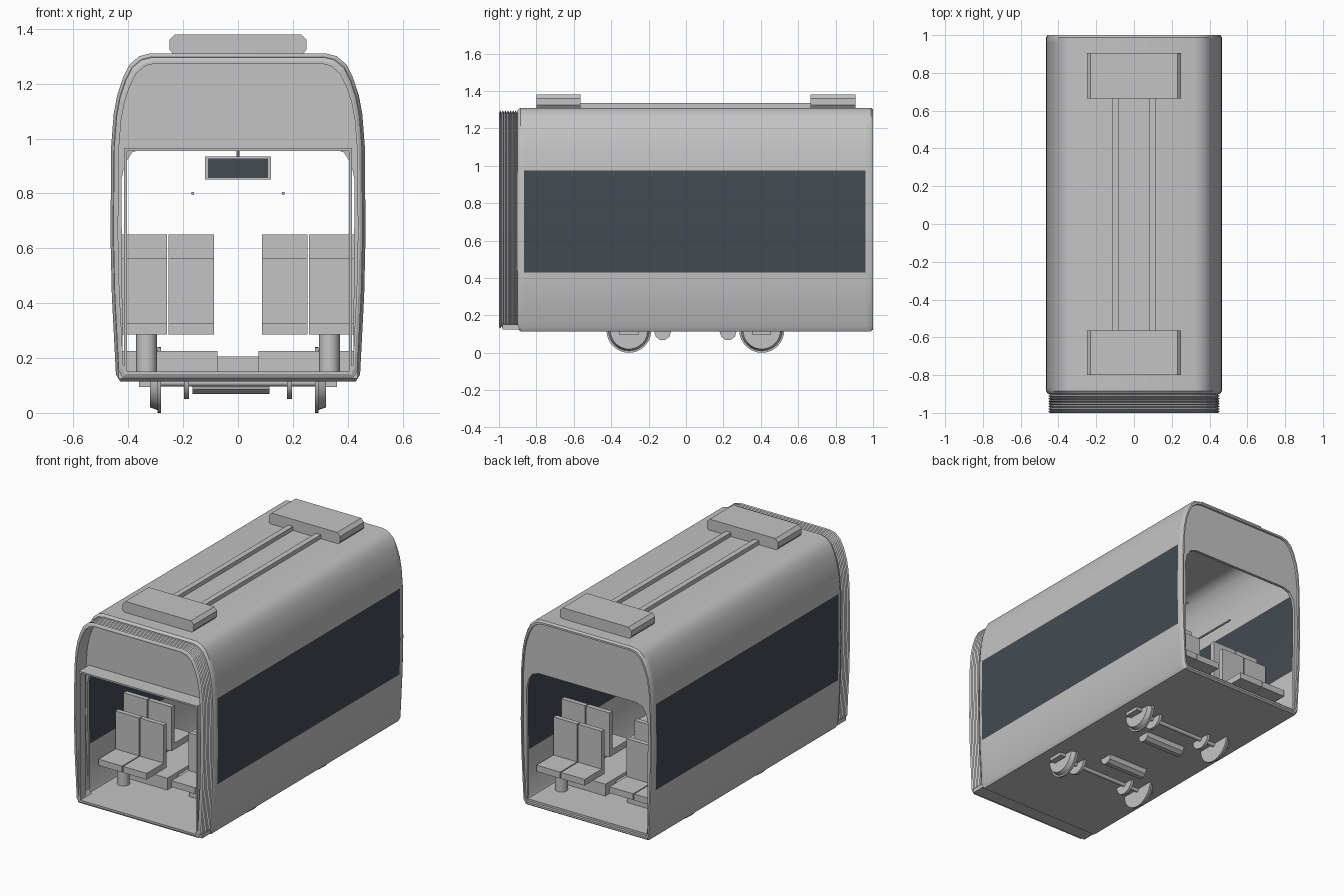
import bpy, bmesh, math
from mathutils import Vector

cube = bpy.data.objects.get("Cube")
if cube:
    bpy.data.objects.remove(cube, do_unlink=True)


def material(name, colour):
    m = bpy.data.materials.new(name)
    m.use_nodes = True
    m.diffuse_color = (*colour, 1)
    m.node_tree.nodes["Principled BSDF"].inputs["Base Color"].default_value = (*colour, 1)
    return m


GREY = material("light grey", (0.55, 0.55, 0.55))
GLASS = material("dark glass", (0.057, 0.069, 0.085))
MID_Y = 0.05   # centre of the body along its length
MID_Z = 0.71   # centre of the cross-section


def finish(name, bm, mats=(GREY,), smooth=False):
    bmesh.ops.recalc_face_normals(bm, faces=bm.faces[:])
    mesh = bpy.data.meshes.new(name)
    bm.to_mesh(mesh)
    bm.free()
    ob = bpy.data.objects.new(name, mesh)
    bpy.context.scene.collection.objects.link(ob)
    for m in mats:
        mesh.materials.append(m)
    if smooth:
        bpy.ops.object.select_all(action='DESELECT')
        ob.select_set(True)
        bpy.context.view_layer.objects.active = ob
        bpy.ops.object.shade_smooth_by_angle(angle=math.radians(35))
    return ob


def box(name, x, y, z, mat=GREY):
    bm = bmesh.new()
    bmesh.ops.create_cube(bm, size=1)
    for v in bm.verts:
        v.co = Vector([(r[0] + r[1]) / 2 + c * (r[1] - r[0]) for c, r in zip(v.co, (x, y, z))])
    return finish(name, bm, (mat,))


def prism(name, points, y0, y1):
    """Extrude an xz outline along y."""
    bm = bmesh.new()
    face = bm.faces.new([bm.verts.new((x, y0, z)) for x, z in points])
    out = bmesh.ops.extrude_face_region(bm, geom=[face])
    moved = [g for g in out["geom"] if isinstance(g, bmesh.types.BMVert)]
    bmesh.ops.translate(bm, verts=moved, vec=(0, y1 - y0, 0))
    return finish(name, bm)


def rod(name, centre, radius, length, axis, sides=12, radius2=None):
    bm = bmesh.new()
    bmesh.ops.create_cone(bm, cap_ends=True, segments=sides, radius1=radius,
                          radius2=radius if radius2 is None else radius2, depth=length)
    turn = Vector((0, 0, 1)).rotation_difference(Vector(axis)).to_matrix()
    for v in bm.verts:
        v.co = turn @ v.co + Vector(centre)
    return finish(name, bm, smooth=True)


def mirrored(points):
    return points + [(-x, z) for x, z in reversed(points)]


def scaled(points, s):
    return [(x * s, MID_Z + (z - MID_Z) * s) for x, z in points]


def sweep(stations, points):
    """Closed tube wall: (y, scale) stations run along the outside and back inside."""
    bm = bmesh.new()
    rings = [[bm.verts.new((x, y, z)) for x, z in scaled(points, s)] for y, s in stations]
    n = len(points)
    for a, b in zip(rings, rings[1:] + rings[:1]):
        for i in range(n):
            bm.faces.new((a[i], a[(i + 1) % n], b[(i + 1) % n], b[i]))
    return bm


# Body shell with dark window bands
HALF = [(0.43, 0.115), (0.445, 0.14), (0.46, 0.43), (0.465, 0.65), (0.462, 0.975),
        (0.453, 1.09), (0.44, 1.16), (0.42, 1.22), (0.395, 1.27), (0.36, 1.3), (0.32, 1.31)]
PROFILE = mirrored(HALF)
bm = sweep([(-0.9, 0.98), (-0.885, 1), (-0.865, 1), (0.96, 1), (0.988, 1), (1, 0.985),
            (1, 0.965), (0.96, 0.96), (-0.865, 0.96), (-0.9, 0.96)], PROFILE)
for f in bm.faces:
    c = f.calc_center_median()
    if 0.43 < c.z < 0.97 and abs(c.x) > 0.4 and -0.8 < c.y < 0.9:
        f.material_index = 1
finish("body_shell", bm, (GREY, GLASS), smooth=True)

# Pleated gangway bellows
PLEATS = 8
outer = [(-1 + 0.11 * i / (2 * PLEATS), 0.977 if i % 2 else 0.955) for i in range(2 * PLEATS + 1)]
finish("gangway_bellows", sweep(outer + [(-0.89, 0.94), (-1, 0.94)], PROFILE))

# End arches with rounded doorway corners
DOOR = [(0.42, 0.15), (0.425, 0.85), (0.412, 0.91), (0.385, 0.95), (0.34, 0.965)]
arch = mirrored(scaled(HALF[1:], 0.97)) + list(reversed(mirrored(DOOR)))
prism("front_arch", arch, -0.9, -0.88)
prism("back_arch", arch, 0.97, 0.988)

# Gangway frame
box("gangway_lintel", (-0.415, 0.415), (-1, -0.89), (0.955, 0.965))
for side in (-1, 1):
    box("gangway_post", sorted((side * 0.405, side * 0.415)), (-1, -0.95), (0.14, 0.955))

# Floor
box("floor", (-0.435, 0.435), (-0.98, 0.985), (0.125, 0.15))
box("aisle_floor", (-0.08, 0.08), (-0.5, 0.6), (0.145, 0.205))

# Roof units and conduits
unit = mirrored([(0.23, 1.3), (0.25, 1.325), (0.25, 1.36), (0.23, 1.38)])
prism("front_roof_unit", unit, -0.8, -0.565)
prism("back_roof_unit", unit, 0.665, 0.905)
for side in (-1, 1):
    box("roof_conduit", sorted((side * 0.08, side * 0.115)), (-0.57, 0.67), (1.3, 1.335))


def seat(x, back_y, facing, lift):
    z = 0.285 + lift
    box("seat_cushion", (x - 0.083, x + 0.083), sorted((back_y, back_y + facing * 0.17)),
        (z, z + 0.04))
    box("seat_back", (x - 0.083, x + 0.083), sorted((back_y, back_y - facing * 0.03)),
        (z, z + 0.28))


# Seats, plinths and running gear, mirrored end to end and side to side
for end in (-1, 1):
    def along(d):
        return MID_Y + end * d
    for side in (-1, 1):
        for x in (0.17, 0.342):
            seat(side * x, along(0.67), end, 0)
            seat(side * x, along(0.56), -end, 0.085)
        box("seat_plinth", sorted((side * 0.075, side * 0.425)),
            sorted((along(0.15), along(0.65))), (0.14, 0.225))
        rod("seat_pedestal", (side * 0.333, along(0.72), 0.215), 0.038, 0.14, (0, 0, 1))
        rod("raised_seat_pedestal", (side * 0.333, along(0.46), 0.295), 0.038, 0.15, (0, 0, 1))

        # Wheels with a tapered tread and inner flange
        y = along(0.355)
        rod("wheel", (side * 0.302, y, 0.12), 0.113, 0.036, (side, 0, 0), 32, 0.1)
        rod("wheel_flange", (side * 0.287, y, 0.12), 0.12, 0.012, (side, 0, 0), 32)
        rod("brake_disc", (side * 0.187, y, 0.12), 0.07, 0.018, (side, 0, 0), 24)
        box("axle_box", sorted((side * 0.31, side * 0.36)), (y - 0.05, y + 0.05), (0.095, 0.13))
    rod("axle", (0, along(0.355), 0.11), 0.013, 0.6, (1, 0, 0))
    rod("drive_motor", (-0.025, along(0.175), 0.112), 0.045, 0.28, (1, 0, 0), 10)

# Hanging display and handrails
box("display_case", (-0.12, 0.12), (-0.02, 0.02), (0.85, 0.935))
for side in (-1, 1):
    box("display_screen", (-0.11, 0.11), sorted((side * 0.019, side * 0.024)), (0.857, 0.928), GLASS)
    rod("handrail", (side * 0.165, MID_Y, 0.8), 0.006, 1.3, (0, 1, 0), 8)
rod("display_hanger", (0, 0, 1.11), 0.006, 0.36, (0, 0, 1), 8)
